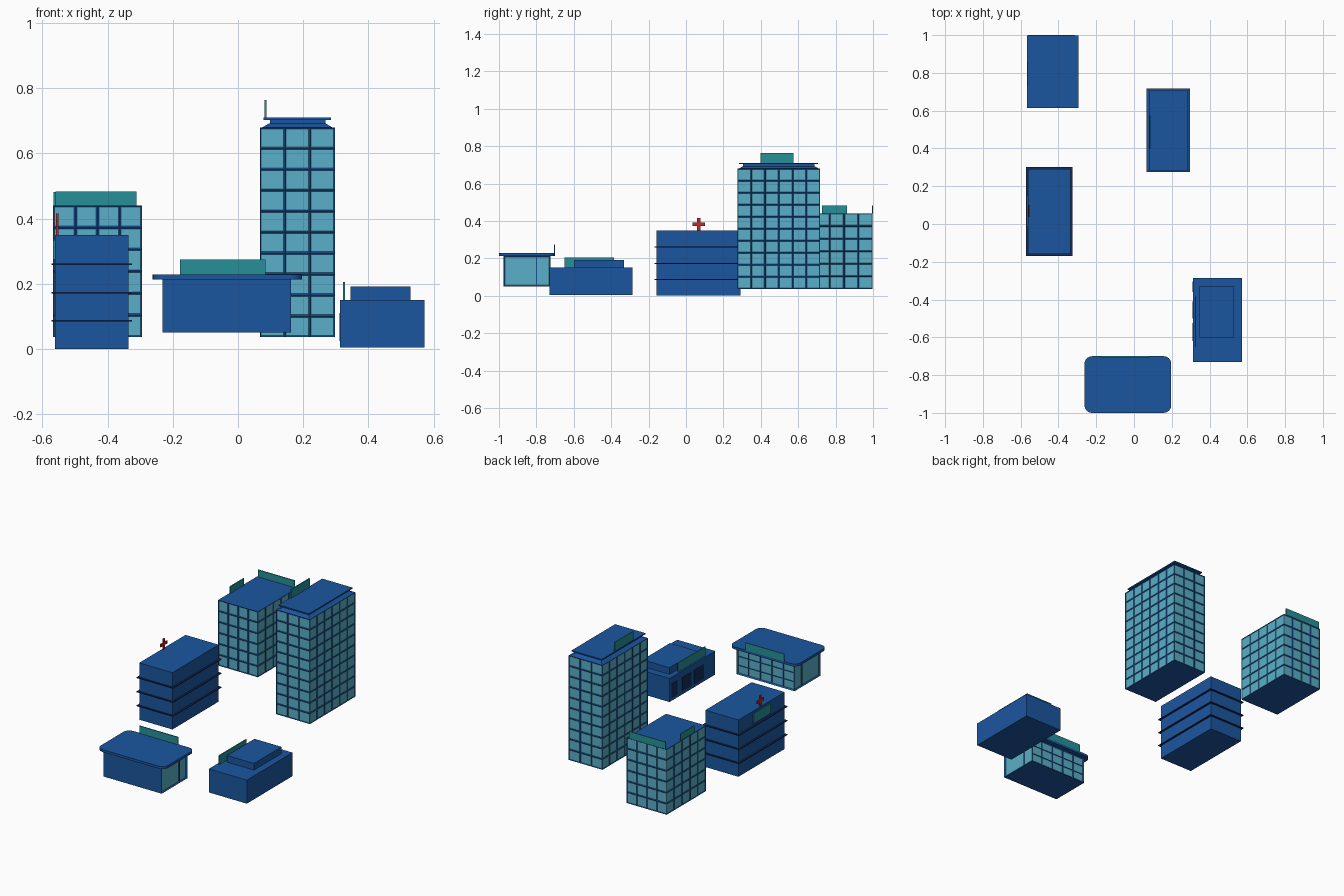
import bpy, bmesh
from mathutils import Vector

if "Cube" in bpy.data.objects:
    bpy.data.objects.remove(bpy.data.objects["Cube"])


def material(name, rgb):
    m = bpy.data.materials.new(name)
    m.diffuse_color = (*rgb, 1)
    m.use_nodes = True
    m.node_tree.nodes["Principled BSDF"].inputs["Base Color"].default_value = m.diffuse_color
    return m


BLUE = material("wall_blue", (0.011, 0.093, 0.35))
GLASS = material("window_glass", (0.10, 0.43, 0.57))
NAVY = material("dark_navy", (0.006, 0.025, 0.10))
TEAL = material("sign_teal", (0.02, 0.28, 0.32))
RED = material("cross_red", (0.55, 0.02, 0.02))


def finish(name, bm, mats):
    bmesh.ops.recalc_face_normals(bm, faces=bm.faces)
    me = bpy.data.meshes.new(name)
    bm.to_mesh(me)
    bm.free()
    for m in mats:
        me.materials.append(m)
    ob = bpy.data.objects.new(name, me)
    bpy.context.collection.objects.link(ob)
    return ob


def box_bmesh(lo, hi):
    bm = bmesh.new()
    bmesh.ops.create_cube(bm, size=1)
    for v in bm.verts:
        v.co = Vector(lo[i] + (v.co[i] + 0.5) * (hi[i] - lo[i]) for i in range(3))
    return bm


def box(name, x, y, z, mat=BLUE, taper=0.0):
    bm = box_bmesh((x[0], y[0], z[0]), (x[1], y[1], z[1]))
    cx, cy, zm = sum(x) / 2, sum(y) / 2, sum(z) / 2
    for v in bm.verts:
        if taper and v.co.z > zm:
            v.co.x += taper if v.co.x < cx else -taper
            v.co.y += taper if v.co.y < cy else -taper
    return finish(name, bm, [mat])


def glazed_block(name, x, y, z, cells, frame, depth, plain_front=False):
    """Box whose side faces are split into cells and inset as glass panes."""
    lo, hi = (x[0], y[0], z[0]), (x[1], y[1], z[1])
    bm = box_bmesh(lo, hi)
    for axis in range(3):
        for k in range(1, cells[axis]):
            co, no = Vector(), Vector()
            co[axis] = lo[axis] + (hi[axis] - lo[axis]) * k / cells[axis]
            no[axis] = 1
            bmesh.ops.bisect_plane(bm, geom=bm.verts[:] + bm.edges[:] + bm.faces[:],
                                   plane_co=co, plane_no=no)
    bm.normal_update()
    panes = [f for f in bm.faces if abs(f.normal.z) < 0.5
             and not (plain_front and f.normal.y < -0.5)]
    bmesh.ops.inset_individual(bm, faces=panes, thickness=frame, depth=-depth)
    for f in panes:
        f.material_index = 1
    return finish(name, bm, [BLUE, GLASS])


# Back left block: gridded windows, blank sign panels on two roof edges
glazed_block("back_block", (-0.567, -0.295), (0.615, 0.998), (0.037, 0.44), (4, 5, 6), 0.006, 0.003)
box("back_block_rear_sign", (-0.56, -0.312), (0.994, 1.0), (0.44, 0.483), TEAL)
box("back_block_side_sign", (-0.566, -0.56), (0.727, 0.86), (0.44, 0.482), TEAL)

# Tall tower with stepped roof
glazed_block("tower", (0.067, 0.297), (0.275, 0.717), (0.037, 0.68), (3, 6, 10), 0.006, 0.003)
box("tower_parapet", (0.075, 0.289), (0.283, 0.709), (0.68, 0.692), BLUE, taper=0.02)
box("tower_roof_core", (0.098, 0.269), (0.306, 0.686), (0.692, 0.703))
box("tower_roof_slab", (0.079, 0.285), (0.283, 0.706), (0.703, 0.71))
box("tower_sign", (0.081, 0.087), (0.397, 0.575), (0.71, 0.764), TEAL)

# Middle left block with floor ledges and a red cross
box("ledged_block", (-0.562, -0.336), (-0.158, 0.292), (0, 0.35))
for i, z in enumerate((0.087, 0.173, 0.26)):
    box(f"floor_ledge_{i + 1}", (-0.573, -0.325), (-0.169, 0.303), (z - 0.0025, z + 0.0025), NAVY)
box("cross_upright", (-0.558, -0.551), (0.06, 0.077), (0.35, 0.415), RED)
box("cross_arm", (-0.558, -0.551), (0.036, 0.101), (0.374, 0.391), RED)
box("ledged_block_sign", (-0.567, -0.562), (-0.015, 0.15), (0.275, 0.335), TEAL)

# Low right block with an upper storey and openings on its left wall
box("low_block", (0.313, 0.572), (-0.731, -0.287), (0.005, 0.15))
box("low_block_upper", (0.345, 0.529), (-0.6, -0.332), (0.15, 0.191))
for i, (a, b) in enumerate(((-0.36, -0.305), (-0.5, -0.41), (-0.62, -0.525))):
    box(f"low_block_opening_{i + 1}", (0.311, 0.315), (a, b), (0.025, 0.11), NAVY)
box("low_block_sign", (0.323, 0.329), (-0.65, -0.385), (0.15, 0.205), TEAL)

# Front pavilion: glazed on three sides
glazed_block("pavilion", (-0.232, 0.163), (-0.975, -0.725), (0.05, 0.215), (1, 1, 1), 0.011, 0.006, True)
for k in range(1, 5):
    x = -0.232 + 0.395 * k / 5
    box(f"pavilion_mullion_{k}", (x - 0.003, x + 0.003), (-0.733, -0.726), (0.06, 0.205))
for k in (1, 2):
    z = 0.05 + 0.165 * k / 3
    box(f"pavilion_rail_{k}", (-0.222, 0.153), (-0.733, -0.727), (z - 0.002, z + 0.002))
for side, x in (("left", -0.229), ("right", 0.16)):
    box(f"pavilion_{side}_mullion", (x - 0.003, x + 0.003), (-0.802, -0.797), (0.06, 0.205))

# Pavilion roof with rounded corners
bm = box_bmesh((-0.262, -1.0, 0.213), (0.197, -0.70, 0.228))
corners = [e for e in bm.edges if abs(e.verts[0].co.z - e.verts[1].co.z) > 0.01]
bmesh.ops.bevel(bm, geom=corners, offset=0.04, segments=6, profile=0.5, affect='EDGES')
finish("pavilion_roof", bm, [BLUE])
box("pavilion_sign", (-0.178, 0.085), (-0.706, -0.7), (0.226, 0.274), TEAL)
